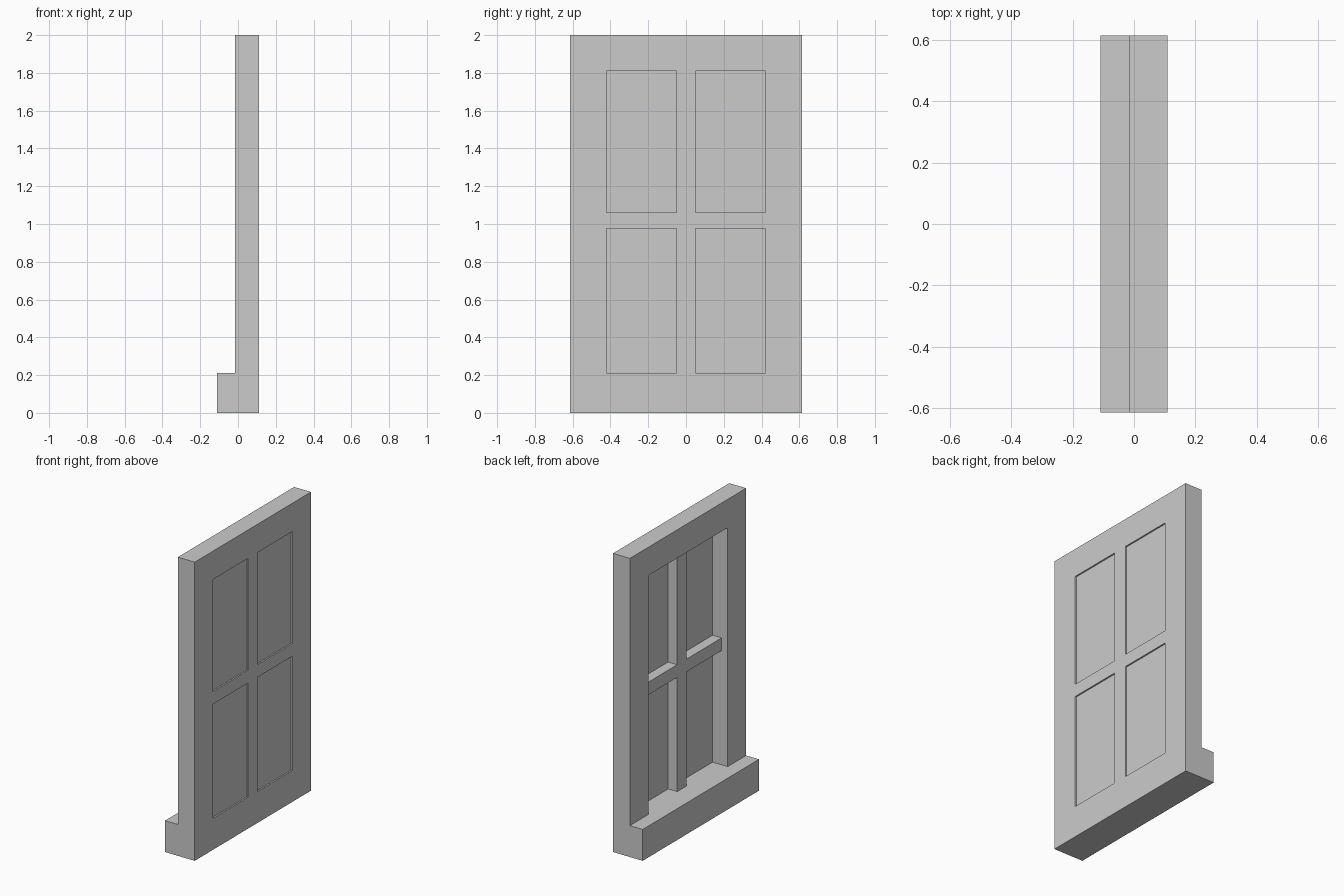
import bpy
import bmesh

cube = bpy.data.objects.get("Cube")
if cube:
    bpy.data.objects.remove(cube, do_unlink=True)

# Single plain grey for the whole window
grey = bpy.data.materials.new("plain_grey")
grey.use_nodes = True
colour = (0.6, 0.6, 0.6, 1)
grey.diffuse_color = colour
grey.node_tree.nodes["Principled BSDF"].inputs["Base Color"].default_value = colour


def add_object(name, bm):
    bmesh.ops.recalc_face_normals(bm, faces=bm.faces)
    mesh = bpy.data.meshes.new(name)
    bm.to_mesh(mesh)
    bm.free()
    mesh.materials.append(grey)
    obj = bpy.data.objects.new(name, mesh)
    bpy.context.collection.objects.link(obj)
    return obj


def box(name, xs, ys, zs):
    bm = bmesh.new()
    bmesh.ops.create_cube(bm, size=1)
    for v in bm.verts:
        v.co = [r[0] if c < 0 else r[1] for c, r in zip(v.co, (xs, ys, zs))]
    return add_object(name, bm)


def cut(target, cutter):
    cutter.hide_render = True
    mod = target.modifiers.new("cut", "BOOLEAN")
    mod.operation = "DIFFERENCE"
    mod.solver = "EXACT"
    mod.object = cutter
    bpy.context.view_layer.objects.active = target
    bpy.ops.object.modifier_apply(modifier=mod.name)
    bpy.data.objects.remove(cutter, do_unlink=True)


BACK, FACE, SILL_EDGE = 0.11, -0.015, -0.11
HALF_WIDTH, SILL_TOP, HEAD = 0.615, 0.21, 1.81
BAR_FACE, GLASS = 0.03, 0.1

# Frame and sill: stepped profile extruded across the width
profile = [(SILL_EDGE, 0), (BACK, 0), (BACK, 2), (FACE, 2),
           (FACE, SILL_TOP), (SILL_EDGE, SILL_TOP)]
bm = bmesh.new()
face = bm.faces.new([bm.verts.new((x, -HALF_WIDTH, z)) for x, z in profile])
extruded = bmesh.ops.extrude_face_region(bm, geom=[face])["geom"]
bmesh.ops.translate(bm, vec=(0, 2 * HALF_WIDTH, 0),
                    verts=[g for g in extruded if isinstance(g, bmesh.types.BMVert)])
frame = add_object("window_frame", bm)

# Recess in front of the glazing bars
cut(frame, box("recess_cutter", (-0.2, BAR_FACE), (-0.42, 0.42), (SILL_TOP, HEAD)))

# Four openings, each with a thin pane near the flat side
for side, ys in (("right", (-0.42, -0.05)), ("left", (0.05, 0.42))):
    for level, zs in (("lower", (SILL_TOP, 0.975)), ("upper", (1.06, HEAD))):
        cut(frame, box("opening_cutter", (-0.2, 0.2), ys, zs))
        box(f"{level}_{side}_pane", (GLASS - 0.003, GLASS), ys, zs)
